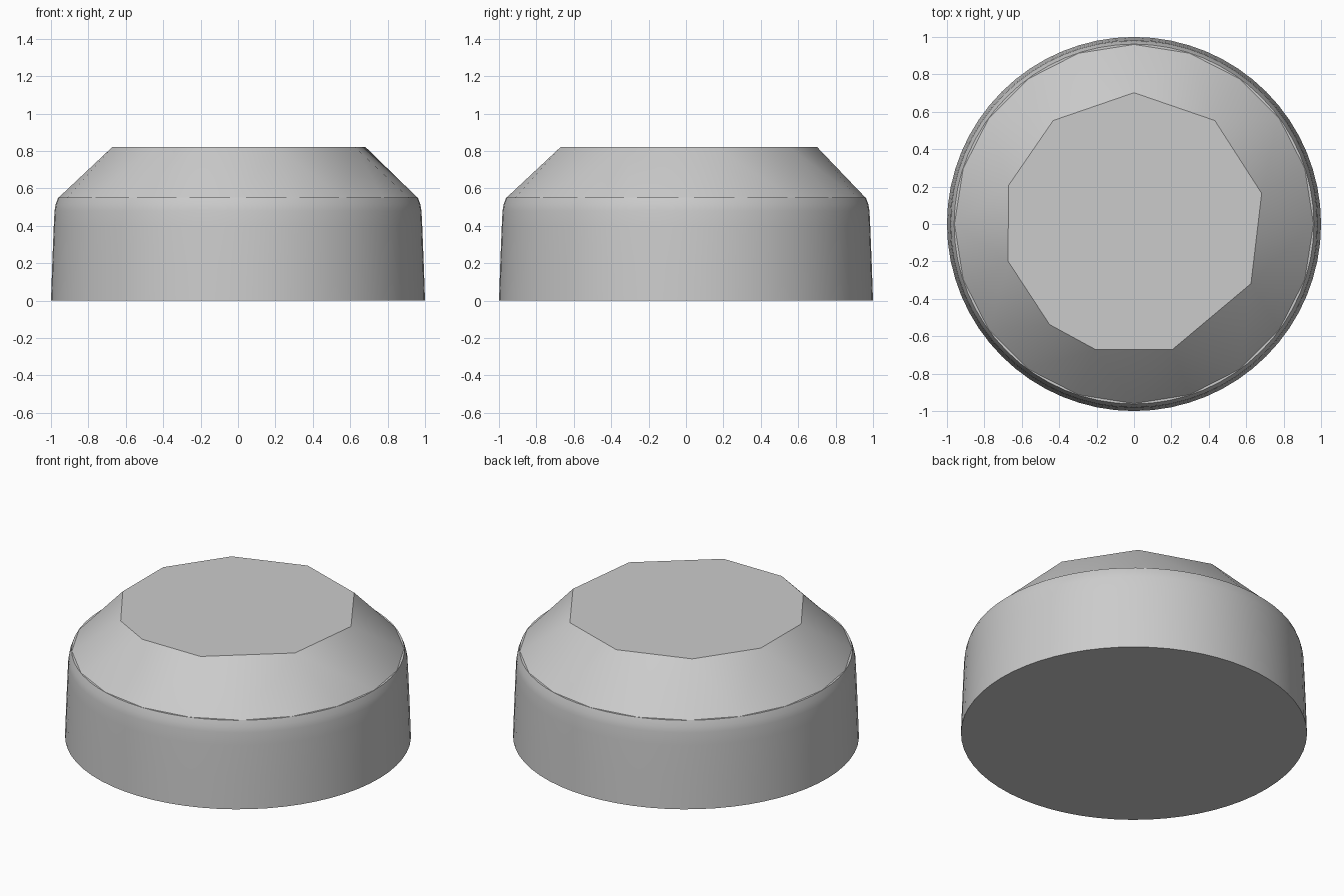
import bpy
import bmesh
from math import radians, cos, sin, pi

cube = bpy.data.objects.get("Cube")
if cube:
    bpy.data.objects.remove(cube, do_unlink=True)

grey = bpy.data.materials.new("plain grey")
grey.use_nodes = True
colour = (0.6, 0.6, 0.6, 1)
grey.diffuse_color = colour
grey.node_tree.nodes["Principled BSDF"].inputs["Base Color"].default_value = colour


def ring(bm, radius, z, angles):
    return [bm.verts.new((radius * cos(a), radius * sin(a), z)) for a in angles]


def even(count):
    return [2 * pi * i / count for i in range(count)]


def finish(bm, name, angle):
    bmesh.ops.recalc_face_normals(bm, faces=bm.faces)
    mesh = bpy.data.meshes.new(name)
    bm.to_mesh(mesh)
    bm.free()
    mesh.materials.append(grey)
    obj = bpy.data.objects.new(name, mesh)
    bpy.context.collection.objects.link(obj)
    bpy.ops.object.select_all(action="DESELECT")
    obj.select_set(True)
    bpy.context.view_layer.objects.active = obj
    bpy.ops.object.shade_smooth_by_angle(angle=radians(angle))


# Round base: slightly tapered wall with a softened shoulder
profile = [(1.0, 0), (0.993, 0.2), (0.985, 0.4), (0.981, 0.48),
           (0.975, 0.515), (0.962, 0.55)]
bm = bmesh.new()
rings = [ring(bm, r, z, even(64)) for r, z in profile]
for low, high in zip(rings, rings[1:]):
    for i in range(64):
        j = (i + 1) % 64
        bm.faces.new((low[i], low[j], high[j], high[i]))
bm.faces.new(rings[0])
bm.faces.new(rings[-1])
finish(bm, "base", 35)

# Sloped cap: round foot blending into an uneven ten-sided flat top
top_angles = [radians(a) for a in (90, 52, 13.5, -27, -73, -107, -130, -163.5, 163, 128)]
bm = bmesh.new()
ring(bm, 0.96, 0.55, even(20))
ring(bm, 0.702, 0.82, top_angles)
bmesh.ops.convex_hull(bm, input=bm.verts)
bmesh.ops.dissolve_limit(bm, angle_limit=radians(1), verts=bm.verts, edges=bm.edges)
finish(bm, "sloped_cap", 37)
